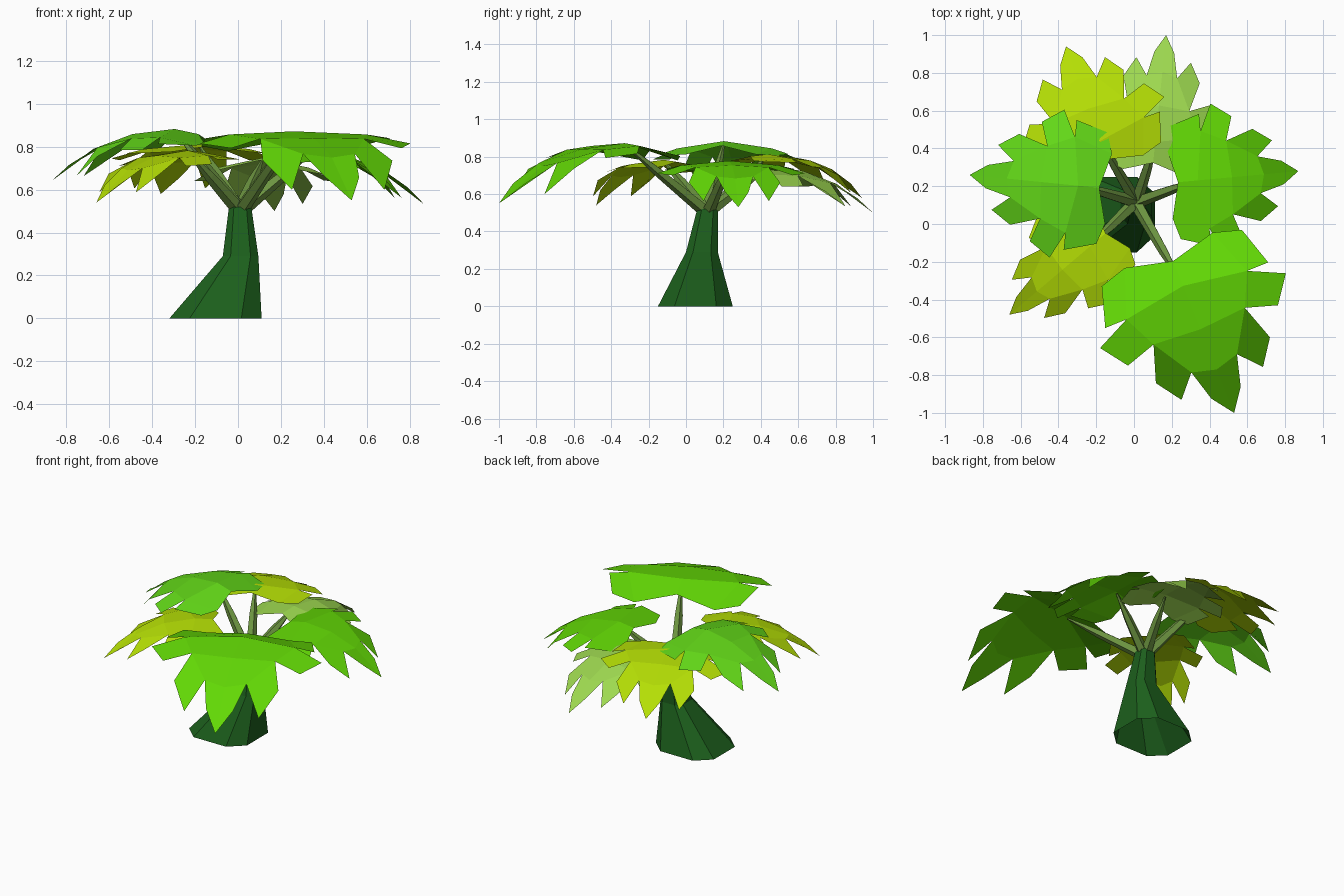
import bpy, math
from mathutils import Vector

if "Cube" in bpy.data.objects:
    bpy.data.objects.remove(bpy.data.objects["Cube"])


def material(name, rgb):
    lin = [(c / 255 / 12.92) if c < 11 else ((c / 255 + 0.055) / 1.055) ** 2.4 for c in rgb]
    m = bpy.data.materials.new(name)
    m.diffuse_color = (*lin, 1)
    m.use_nodes = True
    m.node_tree.nodes["Principled BSDF"].inputs["Base Color"].default_value = m.diffuse_color
    return m


BARK = material("dark green bark", (28, 95, 28))
STEM = material("olive stem", (108, 148, 64))
GREEN = material("bright green", (98, 216, 5))
SOFT = material("soft green", (99, 217, 24))
YELLOW = material("yellow green", (180, 222, 5))
PALE = material("pale green", (158, 217, 80))


def add_mesh(name, verts, faces, mat):
    me = bpy.data.meshes.new(name)
    me.from_pydata(verts, [], faces)
    me.materials.append(mat)
    ob = bpy.data.objects.new(name, me)
    bpy.context.collection.objects.link(ob)
    return ob


def loft(name, rings, n, mat):
    """Tube through rings of n points, open at the start, capped at the end."""
    verts = [p for r in rings for p in r]
    faces = [tuple(range(len(verts) - n, len(verts)))]
    for k in range(len(rings) - 1):
        for i in range(n):
            j = (i + 1) % n
            faces.append((k * n + i, k * n + j, k * n + n + j, k * n + n + i))
    return add_mesh(name, verts, faces, mat)


# Leaning trunk with a chamfered square section: centre x, y, z, radius x, radius y
C = 0.56
SECTION = [(1, -C), (1, C), (C, 1), (-C, 1), (-1, C), (-1, -C), (-C, -1), (C, -1)]
trunk = [(-0.105, 0.05, 0, 0.215, 0.2), (0.012, 0.085, 0.29, 0.083, 0.085), (0.01, 0.115, 0.52, 0.052, 0.055)]
loft("trunk", [[(cx + rx * x, cy + ry * y, z) for x, y in SECTION] for cx, cy, z, rx, ry in trunk], 8, BARK)

# Half leaf template (along, across): midrib, notches, lobe corners, tip shoulder
MID = [(0.02, 0), (0.18, 0), (0.46, 0), (0.72, 0), (1, 0)]
HALF = [(-0.05, 0.27), (0.24, 0.37), (0.44, 0.28), (0.68, 0.14), (0.87, 0.09),
        (0.0, 0.43), (0.24, 0.5), (0.34, 0.57), (0.5, 0.46), (0.66, 0.35), (0.81, 0.25)]
HANG = {6: 0.01, 7: 0.02, 8: 0.02, 9: 0.03, 10: 0.09}    # extra fall of the lobe corners
QUADS = [(0, 5, 6, 1), (1, 6, 7, 2), (2, 7, 8, 3), (3, 8, 9, 4),
         (5, 10, 11, 6), (6, 12, 13, 7), (7, 14, 15, 8)]


def leaf(name, base, tip, width, side, heel, mat):
    b, t = Vector(base), Vector(tip)
    along = Vector((t.x - b.x, t.y - b.y, 0))
    across = Vector((-along.y, along.x, 0)).normalized() * width
    drop = b.z - t.z

    def place(u, v, hang=0):
        p = b + along * u + across * v
        p.z = b.z - drop * max(u, 0) ** 2.9 - side * (abs(v) / 0.5) ** 1.6
        p.z -= heel * max(0.2 - u, 0) ** 2 + hang * width / 0.9
        return p

    verts = [place(u, v) for u, v in MID]
    faces = []
    for s in (1, -1):
        off = len(verts) - 5
        verts += [place(u, s * v, HANG.get(i, 0)) for i, (u, v) in enumerate(HALF)]
        for q in QUADS:
            f = tuple(i if i < 5 else i + off for i in q)
            faces.append(f[::-1] if s > 0 else f)
    add_mesh(name, verts, faces, mat)

    # Tapered stem from the trunk top to the leaf underside
    a = Vector((0.01, 0.115, 0.50))
    e = place(0.17, 0) - Vector((0, 0, 0.012))
    d = (e - a).normalized()
    x = d.cross(Vector((0, 0, 1))).normalized()
    y = x.cross(d)
    rings = [[a.lerp(e, f) + r * (x * math.cos(i * math.tau / 5) - y * math.sin(i * math.tau / 5))
              for i in range(5)] for f, r in ((0, 0.036), (0.6, 0.026), (1, 0.006))]
    loft(name + "_stem", [r[::-1] for r in rings], 5, STEM)


# Leaves: base, tip, width, side droop, heel droop
leaf("front_leaf", (0.2, -0.18, 0.875), (0.53, -1.0, 0.55), 0.93, 0.02, 1.4, GREEN)
leaf("right_leaf", (0.22, 0.22, 0.78), (0.87, 0.28, 0.53), 0.7, 0.035, 0.7, GREEN)
leaf("back_leaf", (0.1, 0.31, 0.75), (0.17, 1.0, 0.5), 0.58, 0.07, 0.4, PALE)
leaf("back_left_leaf", (-0.14, 0.33, 0.815), (-0.36, 0.94, 0.58), 0.7, 0.035, 0.4, YELLOW)
leaf("left_leaf", (-0.17, 0.19, 0.885), (-0.87, 0.26, 0.64), 0.69, 0.06, 0.8, SOFT)
leaf("front_left_leaf", (-0.14, -0.04, 0.785), (-0.66, -0.48, 0.54), 0.53, 0.035, 0.4, YELLOW)
